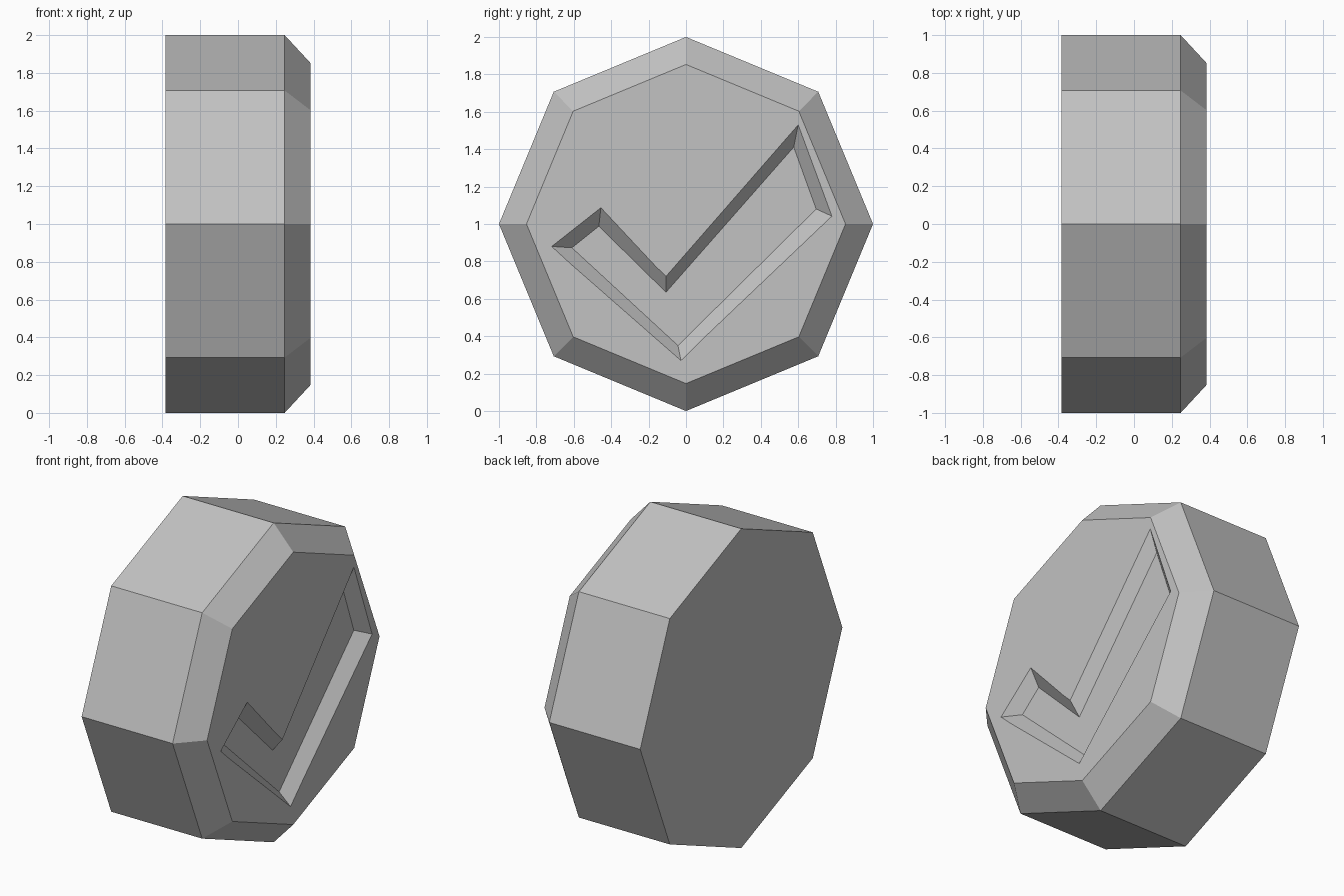
import bpy
import bmesh
from math import cos, sin, pi
from mathutils import Vector

cube = bpy.data.objects.get("Cube")
if cube:
    bpy.data.objects.remove(cube)

HALF = 0.383         # half thickness
RIM_X = 0.247        # where the chamfer starts
FLOOR_X = 0.315      # bottom of the recess
SIDES = 8

grey = bpy.data.materials.new("light_grey")
grey.use_nodes = True
grey.diffuse_color = (0.54, 0.54, 0.54, 1)
grey.node_tree.nodes["Principled BSDF"].inputs["Base Color"].default_value = grey.diffuse_color


def octagon(x, radius):
    angles = [2 * pi * i / SIDES for i in range(SIDES)]
    return [Vector((x, radius * cos(a), 1 + radius * sin(a))) for a in angles]


def loft(name, rings):
    """Closed solid through matching rings of points, back to front."""
    bm = bmesh.new()
    loops = [[bm.verts.new(p) for p in ring] for ring in rings]
    for a, b in zip(loops, loops[1:]):
        for i in range(len(a)):
            j = (i + 1) % len(a)
            bm.faces.new((a[i], a[j], b[j], b[i]))
    bm.faces.new(loops[0])
    bm.faces.new(loops[-1])
    bmesh.ops.recalc_face_normals(bm, faces=bm.faces)
    mesh = bpy.data.meshes.new(name)
    bm.to_mesh(mesh)
    bm.free()
    mesh.materials.append(grey)
    obj = bpy.data.objects.new(name, mesh)
    bpy.context.collection.objects.link(obj)
    return obj


# Chamfered eight-sided disc
disc = loft("octagonal_disc", [octagon(-HALF, 1), octagon(RIM_X, 1), octagon(HALF, 0.853)])

# Tick-shaped recess with sloping walls: (y, z) at its mouth and at its floor
mouth = [(-.718, .88), (-.455, 1.087), (-.107, .72), (.6, 1.53), (.78, 1.042), (-.027, .27)]
floor = [(-.61, .873), (-.466, .988), (-.107, .635), (.576, 1.411), (.696, 1.08), (-.043, .35)]
floor_ring = [Vector((FLOOR_X, *p)) for p in floor]
mouth_ring = [Vector((HALF, *p)) for p in mouth]
# Carry the walls a little past the face for a clean cut
outer_ring = [f.lerp(m, 1.2) for f, m in zip(floor_ring, mouth_ring)]
cutter = loft("tick_cutter", [floor_ring, outer_ring])
cutter.hide_render = True

cut = disc.modifiers.new("tick_recess", "BOOLEAN")
cut.operation = "DIFFERENCE"
cut.solver = "EXACT"
cut.object = cutter
bpy.context.view_layer.objects.active = disc
bpy.ops.object.modifier_apply(modifier=cut.name)
bpy.data.objects.remove(cutter)
